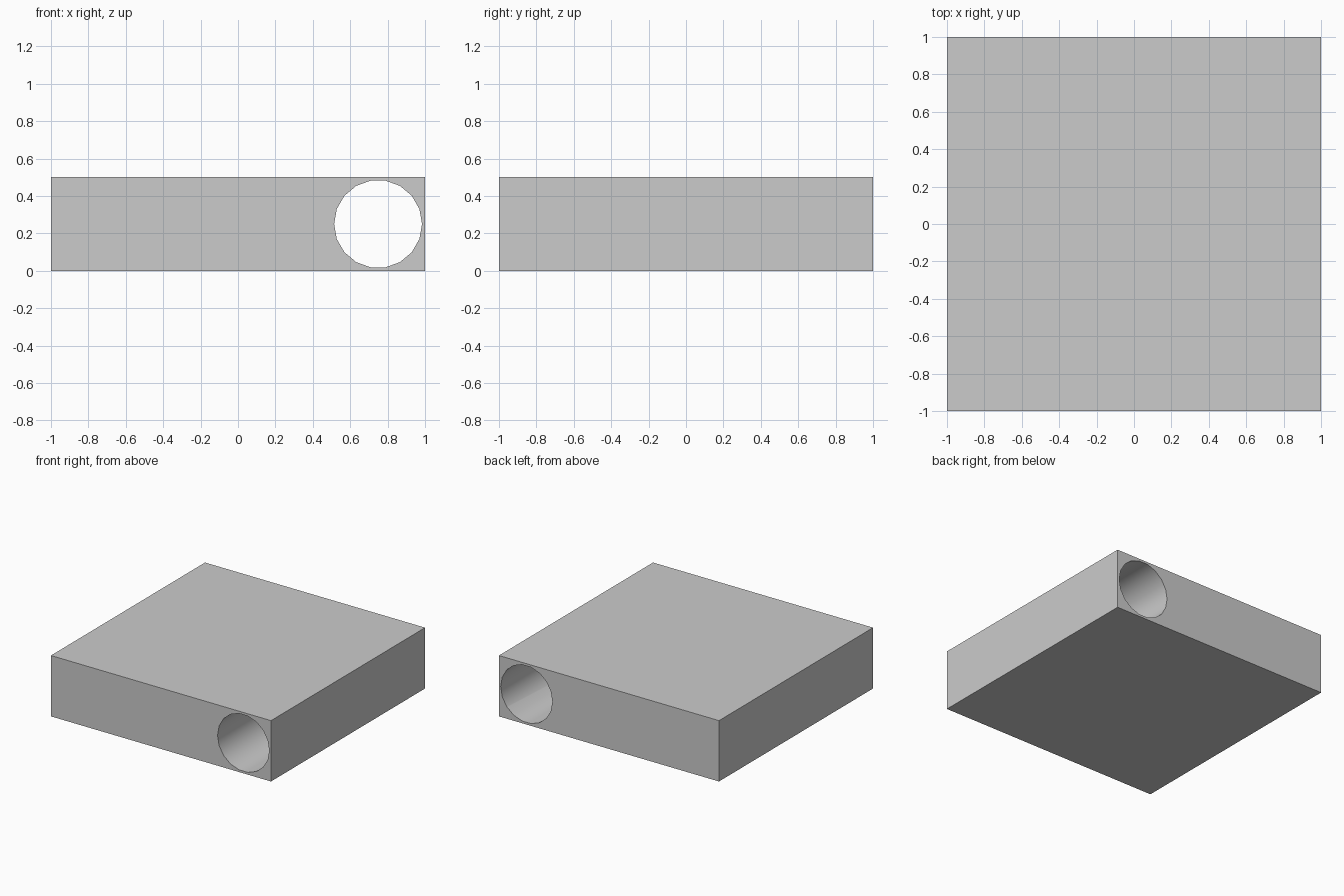
import bpy
import bmesh
from math import cos, sin, pi, radians
from mathutils import Matrix, Vector

if "Cube" in bpy.data.objects:
    bpy.data.objects.remove(bpy.data.objects["Cube"])


def new_object(name, bm):
    bmesh.ops.recalc_face_normals(bm, faces=bm.faces)
    mesh = bpy.data.meshes.new(name)
    bm.to_mesh(mesh)
    bm.free()
    obj = bpy.data.objects.new(name, mesh)
    bpy.context.collection.objects.link(obj)
    return obj


# Square slab
bm = bmesh.new()
bmesh.ops.create_cube(bm, size=1, matrix=Matrix.Translation((0, 0, 0.25)) @ Matrix.Diagonal((2, 2, 0.5, 1)))
slab = new_object("slab", bm)

# 18-sided bore running front to back near the right edge
SIDES, RADIUS = 18, 0.235
bm = bmesh.new()
ring = [bm.verts.new((0.749 + RADIUS * cos(2 * pi * i / SIDES), -1.2,
                      0.25 + RADIUS * sin(2 * pi * i / SIDES))) for i in range(SIDES)]
face = bm.faces.new(ring)
ext = bmesh.ops.extrude_face_region(bm, geom=[face], use_keep_orig=True)
bmesh.ops.translate(bm, vec=Vector((0, 2.4, 0)),
                    verts=[v for v in ext["geom"] if isinstance(v, bmesh.types.BMVert)])
cutter = new_object("bore_cutter", bm)
cutter.hide_render = True

# Cut the bore through the slab
cut = slab.modifiers.new("bore", "BOOLEAN")
cut.operation = "DIFFERENCE"
cut.solver = "EXACT"
cut.object = cutter
bpy.context.view_layer.objects.active = slab
slab.select_set(True)
bpy.ops.object.modifier_apply(modifier=cut.name)
bpy.data.objects.remove(cutter)

# Smooth bore wall, sharp outer edges
bpy.ops.object.shade_smooth_by_angle(angle=radians(30))
